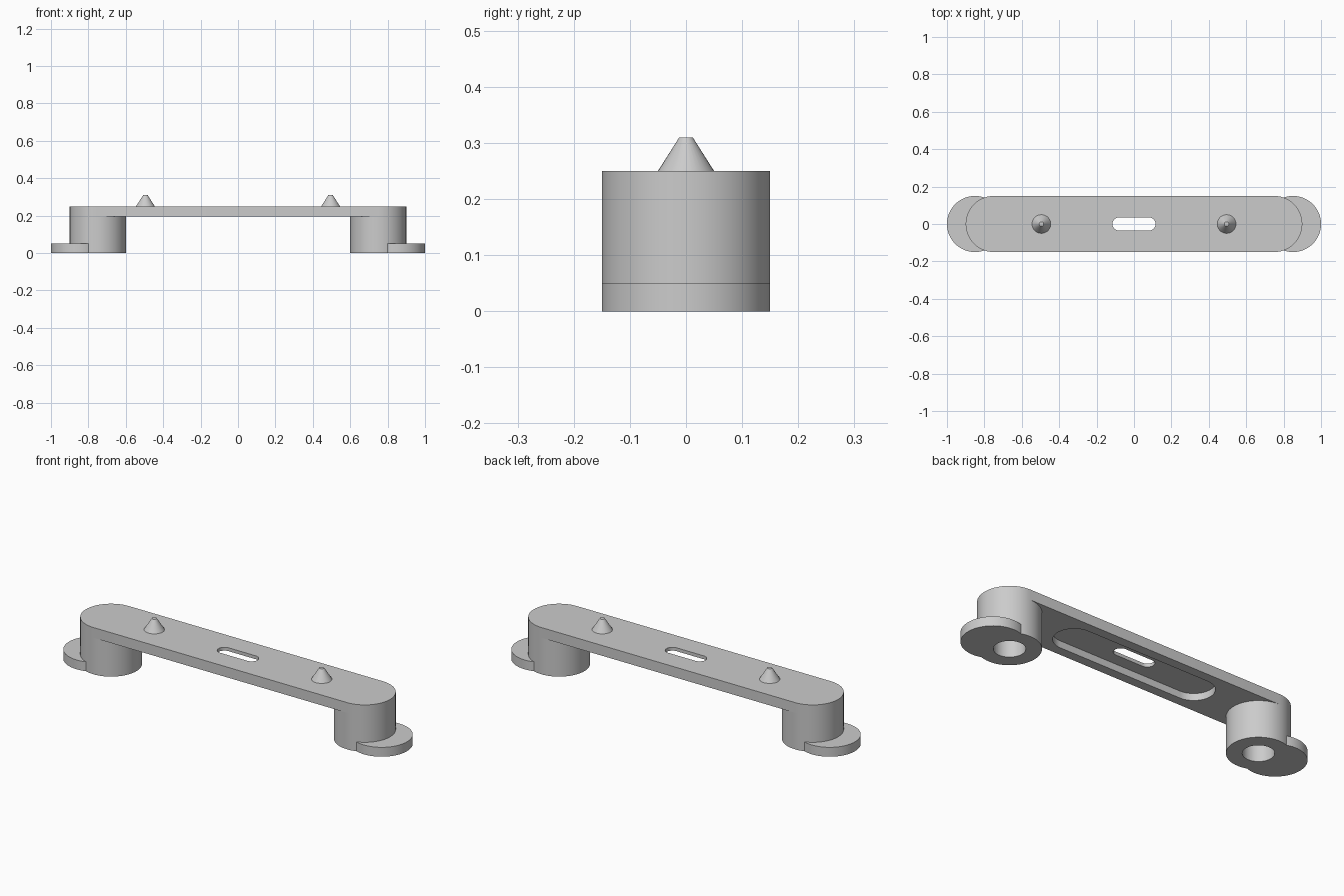
import bpy, bmesh
from math import sin, cos, pi, radians

if "Cube" in bpy.data.objects:
    bpy.data.objects.remove(bpy.data.objects["Cube"], do_unlink=True)

GREY = bpy.data.materials.new("plain grey")
GREY.use_nodes = True
GREY.diffuse_color = (0.6, 0.6, 0.6, 1)
GREY.node_tree.nodes["Principled BSDF"].inputs["Base Color"].default_value = (0.6, 0.6, 0.6, 1)

HALF_WIDTH = 0.15
END_X = 0.75
PLATE_BOTTOM = 0.195
TOP = 0.25


def add_object(name, bm):
    mesh = bpy.data.meshes.new(name)
    bmesh.ops.recalc_face_normals(bm, faces=bm.faces)
    bm.to_mesh(mesh)
    bm.free()
    mesh.materials.append(GREY)
    obj = bpy.data.objects.new(name, mesh)
    bpy.context.collection.objects.link(obj)
    return obj


def rounded_bar(name, half, radius, z0, z1, x=0.0, steps=32):
    """Upright prism with semicircular ends; half = 0 gives a cylinder."""
    bm = bmesh.new()
    verts = []
    for side, start in ((1, -pi / 2), (-1, pi / 2)):
        for i in range(steps + (half > 0)):
            a = start + pi * i / steps
            verts.append(bm.verts.new((x + side * half + radius * cos(a), radius * sin(a), z0)))
    base = bm.faces.new(verts)
    grown = bmesh.ops.extrude_face_region(bm, geom=[base], use_keep_orig=True)
    top = [v for v in grown["geom"] if isinstance(v, bmesh.types.BMVert)]
    bmesh.ops.translate(bm, verts=top, vec=(0, 0, z1 - z0))
    return add_object(name, bm)


def activate(obj):
    bpy.ops.object.select_all(action='DESELECT')
    obj.select_set(True)
    bpy.context.view_layer.objects.active = obj


def combine(obj, other, operation):
    mod = obj.modifiers.new("combine", 'BOOLEAN')
    mod.operation = operation
    mod.solver = 'EXACT'
    mod.object = other
    activate(obj)
    bpy.ops.object.modifier_apply(modifier=mod.name)
    bpy.data.objects.remove(other, do_unlink=True)


def finish(obj, mirrored=False):
    activate(obj)
    if mirrored:
        mod = obj.modifiers.new("mirror", 'MIRROR')
        mod.use_mirror_merge = False
        bpy.ops.object.modifier_apply(modifier=mod.name)
    bpy.ops.object.shade_smooth_by_angle(angle=radians(30))


# Top plate with a recess underneath and a slot through the middle
plate = rounded_bar("top_plate", END_X, HALF_WIDTH, PLATE_BOTTOM, TOP)
combine(plate, rounded_bar("recess_cutter", 0.36, 0.1, 0.1, 0.232), 'DIFFERENCE')
combine(plate, rounded_bar("slot_cutter", 0.08, 0.035, 0.1, 0.4), 'DIFFERENCE')
finish(plate)

# Pillars with round foot tabs and bores from below
pillars = rounded_bar("pillars", 0, HALF_WIDTH, 0, PLATE_BOTTOM, END_X)
combine(pillars, rounded_bar("foot_tab", 0, HALF_WIDTH, 0, 0.05, 0.85), 'UNION')
combine(pillars, rounded_bar("bore_cutter", 0, 0.075, -0.1, 0.3, END_X), 'DIFFERENCE')
finish(pillars, mirrored=True)

# Blunt locating pins on top
bm = bmesh.new()
bmesh.ops.create_cone(bm, cap_ends=True, segments=32, radius1=0.05, radius2=0.012, depth=0.06)
bmesh.ops.translate(bm, verts=bm.verts, vec=(0.495, 0, TOP + 0.03))
finish(add_object("locating_pins", bm), mirrored=True)
